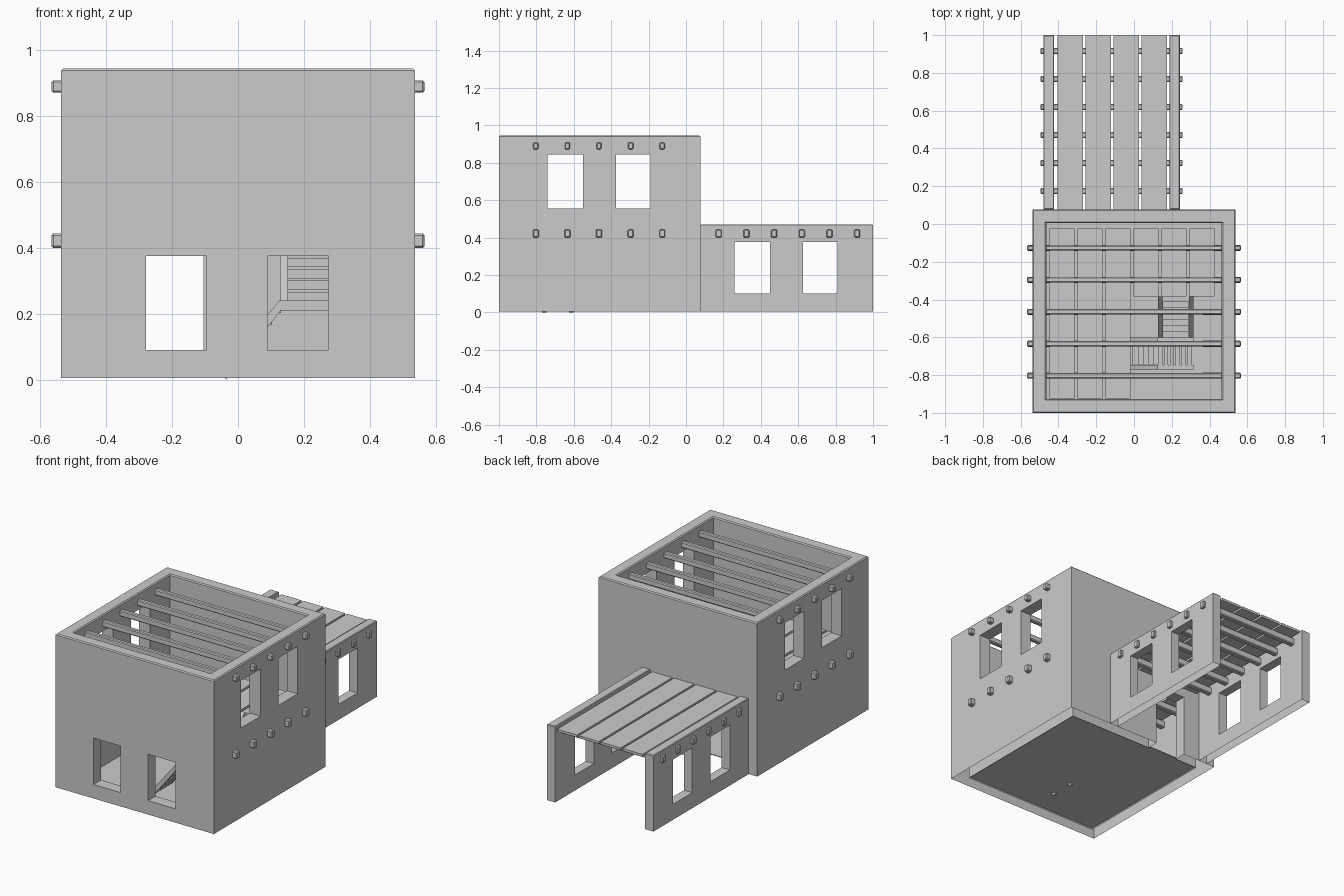
import bpy, bmesh
from mathutils import Vector

if "Cube" in bpy.data.objects:
    bpy.data.objects.remove(bpy.data.objects["Cube"], do_unlink=True)

plaster = bpy.data.materials.new("plain_grey")
plaster.use_nodes = True
GREY = (0.6, 0.6, 0.6, 1)
plaster.diffuse_color = GREY
plaster.node_tree.nodes["Principled BSDF"].inputs["Base Color"].default_value = GREY


def finish(name, bm):
    bmesh.ops.recalc_face_normals(bm, faces=bm.faces)
    me = bpy.data.meshes.new(name)
    bm.to_mesh(me)
    bm.free()
    me.materials.append(plaster)
    ob = bpy.data.objects.new(name, me)
    bpy.context.collection.objects.link(ob)
    return ob


def add_box(bm, x, y, z):
    """Box from (min, max) pairs."""
    v = bmesh.ops.create_cube(bm, size=1)["verts"]
    for p in v:
        p.co = Vector([r[0] if c < 0 else r[1] for r, c in zip((x, y, z), p.co)])
    return v


def boxes(name, items, bevel=0):
    bm = bmesh.new()
    for it in items:
        add_box(bm, *it)
    if bevel:
        bmesh.ops.bevel(bm, geom=bm.edges[:], offset=bevel, segments=1, affect='EDGES')
    return finish(name, bm)


def prism(name, profile, axis, spans):
    """Extrude a 2D (run, z) profile across each span of the given axis."""
    bm = bmesh.new()
    for a, b in spans:
        place = lambda u, z, w: (u, w, z) if axis == 'y' else (w, u, z)
        f = bm.faces.new([bm.verts.new(place(u, z, a)) for u, z in profile])
        ext = bmesh.ops.extrude_face_region(bm, geom=[f])["geom"]
        shift = Vector((0, b - a, 0)) if axis == 'y' else Vector((b - a, 0, 0))
        bmesh.ops.translate(bm, vec=shift, verts=[g for g in ext if isinstance(g, bmesh.types.BMVert)])
    return finish(name, bm)


def cut_openings(wall, openings):
    """Cut box openings, then leave the foot of the hollow wall open."""
    cutter = boxes(wall.name + "_cutter", openings)
    cutter.hide_render = True
    mod = wall.modifiers.new("openings", 'BOOLEAN')
    mod.object, mod.operation, mod.solver = cutter, 'DIFFERENCE', 'EXACT'
    dg = bpy.context.evaluated_depsgraph_get()
    me = bpy.data.meshes.new_from_object(wall.evaluated_get(dg))
    wall.modifiers.clear()
    wall.data = me
    bpy.data.objects.remove(cutter, do_unlink=True)
    bm = bmesh.new()
    bm.from_mesh(me)
    foot = [f for f in bm.faces if f.normal.z < -0.9 and f.calc_center_median().z < 0.01]
    bmesh.ops.delete(bm, geom=foot, context='FACES')
    bm.to_mesh(me)
    bm.free()


BASE, TOP, WING_TOP, C = 0.005, 0.945, 0.47, 0.006
X, Y0, Y1, T = 0.537, -1.0, 0.078, 0.073

# Main house walls: rectangular rings lofted outside, over the chamfered rim and down inside
bm = bmesh.new()
loops = []
for inset, z in ((0, BASE), (0, TOP - C), (C, TOP), (T - C, TOP), (T, TOP - C), (T, BASE)):
    xs, ya, yb = X - inset, Y0 + inset, Y1 - inset
    loops.append([bm.verts.new((x, y, z)) for x, y in ((-xs, ya), (xs, ya), (xs, yb), (-xs, yb))])
for a, b in zip(loops, loops[1:] + loops[:1]):
    for i in range(4):
        j = (i + 1) % 4
        bm.faces.new((a[i], a[j], b[j], b[i]))
house = finish("house_walls", bm)
cut_openings(house, [
    ((-0.28, -0.095), (-1.1, -0.85), (0.09, 0.375)),
    ((0.09, 0.275), (-1.1, -0.85), (0.09, 0.375)),
    ((-0.31, -0.105), (-0.05, 0.15), (-0.1, 0.385)),
    ((-0.7, 0.7), (-0.74, -0.55), (0.555, 0.845)),
    ((-0.7, 0.7), (-0.375, -0.19), (0.555, 0.845)),
])

# Wing side walls with two windows each
for side, (xa, xb) in (("right", (-0.48, -0.423)), ("left", (0.187, 0.243))):
    bm = bmesh.new()
    add_box(bm, (xa, xb), (Y1, 1), (BASE, WING_TOP))
    rim = [e for e in bm.edges if all(v.co.z > 0.4 for v in e.verts)]
    bmesh.ops.bevel(bm, geom=rim, offset=0.004, segments=1, affect='EDGES')
    wall = finish(side + "_wing_wall", bm)
    cut_openings(wall, [((xa - 0.1, xb + 0.1), ys, (0.1, 0.375))
                        for ys in ((0.26, 0.45), (0.625, 0.81))])

# Ground floor slab
IN = X - T
boxes("ground_floor", [((-IN, IN), (Y0 + T, Y1 - T), (0.014, 0.018))])

# Roof and floor beams that poke through the walls
R = 0.566
beam_ys = [-0.803 + 0.169 * i for i in range(5)]
boxes("roof_beams", [((-R, R), (y - 0.014, y + 0.014), (0.872, 0.908)) for y in beam_ys], 0.005)
floor_beams = []
for i, y in enumerate(beam_ys):
    ys, zs = (y - 0.016, y + 0.016), (0.4, 0.443)
    if i < 3:  # interrupted by the stairwell
        floor_beams += [((-R, -0.01), ys, zs), ((0.36, R), ys, zs)]
    else:
        floor_beams.append(((-R, R), ys, zs))
boxes("floor_beams", floor_beams, 0.005)
wing_ys = [0.175 + 0.148 * i for i in range(6)]
boxes("wing_beams", [((-0.496, 0.258), (y - 0.016, y + 0.016), (0.4, 0.443)) for y in wing_ys], 0.005)

# Planks of the wing roof and the upper floor
PITCH = 0.148
boxes("wing_planks", [((-0.405 + PITCH * i, -0.27 + PITCH * i), (Y1, 1), (0.443, 0.458))
                      for i in range(4)])
boxes("floor_planks", [((-0.447 + PITCH * i, -0.314 + PITCH * i),
                        (-0.925 if i < 3 else -0.385, -0.025), (0.443, 0.456)) for i in range(6)])

# Lower stair flight and slatted landing
sides = ((-0.77, -0.747), (-0.625, -0.602))
prism("lower_stringers", [(-0.035, 0), (0.13, 0.21), (0.315, 0.21), (0.315, 0.24),
                          (0.125, 0.24), (-0.057, 0.018)], 'y', sides)
between = (-0.747, -0.625)
boxes("lower_treads", [((-0.034 + 0.027 * i, -0.004 + 0.027 * i), between,
                        (0.032 + 0.034 * i, 0.042 + 0.034 * i)) for i in range(6)])
boxes("landing_slats", [((0.128 + 0.031 * i, 0.15 + 0.031 * i), between, (0.225, 0.238))
                        for i in range(6)])

# Upper stair flight turning toward the back
prism("upper_stringers", [(-0.602, 0.21), (-0.385, 0.42), (-0.385, 0.456), (-0.602, 0.24)],
      'x', ((0.127, 0.151), (0.291, 0.315)))
boxes("upper_treads", [((0.151, 0.291), (-0.6 + 0.031 * i, -0.566 + 0.031 * i),
                        (0.265 + 0.034 * i, 0.275 + 0.034 * i)) for i in range(6)])
